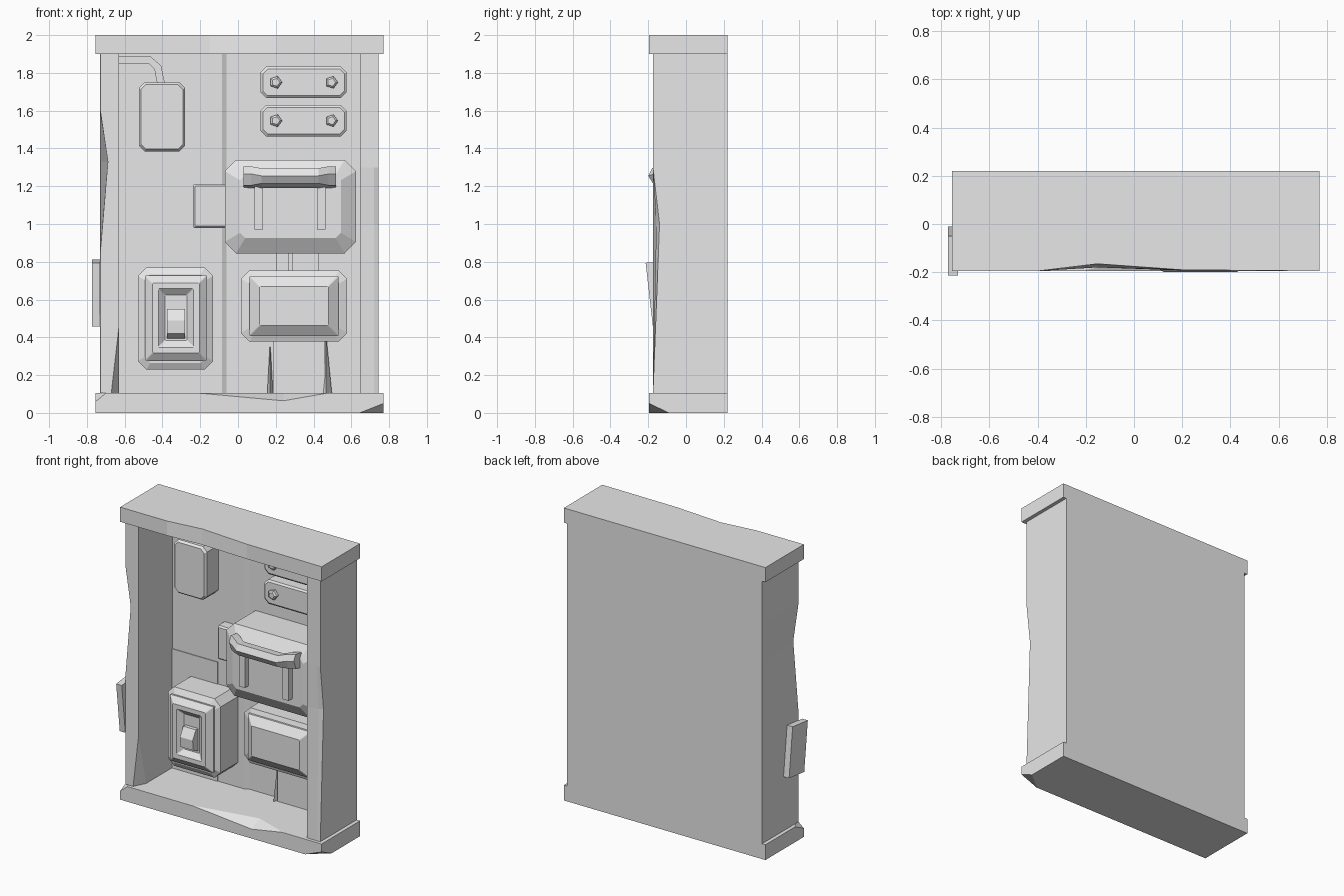
import bpy, bmesh, math
from mathutils import Matrix, Vector

cube = bpy.data.objects.get("Cube")
if cube:
    bpy.data.objects.remove(cube, do_unlink=True)

grey = bpy.data.materials.new("plain grey")
grey.use_nodes = True
grey.diffuse_color = (.8, .8, .8, 1)
grey.node_tree.nodes["Principled BSDF"].inputs["Base Color"].default_value = grey.diffuse_color

# Main planes of the cabinet
RIGHT, LEFT = -.755, .77
WALL_RIGHT, WALL_LEFT = -.73, .745
INNER_RIGHT, INNER_LEFT = -.63, .645
LIP, FRONT, PANEL, REAR = -.195, -.175, .205, .22
FLOOR, CEILING, TOP = .105, 1.9, 2


def loft(name, rings):
    """Skin a closed solid through rings that share a point count."""
    bm = bmesh.new()
    loops = [[bm.verts.new(point) for point in ring] for ring in rings]
    for a, b in zip(loops, loops[1:]):
        for i in range(len(a)):
            bm.faces.new((a[i - 1], a[i], b[i], b[i - 1]))
    bm.faces.new(loops[0])
    bm.faces.new(loops[-1])
    bmesh.ops.remove_doubles(bm, verts=bm.verts, dist=.00001)
    bmesh.ops.recalc_face_normals(bm, faces=bm.faces)
    mesh = bpy.data.meshes.new(name)
    bm.to_mesh(mesh)
    bm.free()
    mesh.materials.append(grey)
    obj = bpy.data.objects.new(name, mesh)
    bpy.context.collection.objects.link(obj)
    return obj


def box(name, x, y, z):
    """Plain block from (low, high) ranges."""
    return loft(name, [[(x[0], depth, z[0]), (x[1], depth, z[0]),
                        (x[1], depth, z[1]), (x[0], depth, z[1])] for depth in y])


def panel(name, x, z, front, bevel, rise, corner=.004, back=PANEL, recess=()):
    """Block with cut corners and a bevelled front; recess adds (inset, y) steps."""
    rings = []
    for inset, y in [(0, back), (0, front + rise), (bevel, front), *recess]:
        a, b, c, d = x[0] + inset, x[1] - inset, z[0] + inset, z[1] - inset
        k = max(corner - inset * .4, .004)
        rings.append([(a + k, y, c), (b - k, y, c), (b, y, c + k), (b, y, d - k),
                      (b - k, y, d), (a + k, y, d), (a, y, d - k), (a, y, c + k)])
    return loft(name, rings)


# Back sheet with a slightly raised half and a seam
box("back_panel", (WALL_RIGHT, WALL_LEFT), (PANEL, REAR), (FLOOR / 2, CEILING))
loft("raised_back_panel", [[(INNER_RIGHT, REAR, z), (INNER_RIGHT, .19, z),
                            (-.085, .19, z), (-.06, PANEL, z), (-.06, REAR, z)]
                           for z in (FLOOR / 2, CEILING)])
box("back_panel_seam", (INNER_RIGHT, -.285), (.185, PANEL), (FLOOR / 2, .92))

# Top slab with a dented front edge
loft("top_slab", [[(x, LIP + dent / 2, CEILING), (x, LIP + dent, TOP),
                   (x, REAR, TOP), (x, REAR, CEILING)]
                  for x, dent in ((RIGHT, 0), (-.4, 0), (-.15, .03), (.2, .005), (LEFT, 0))])

# Bottom slab with a chipped upper edge and a broken lower corner
chips = ((RIGHT, .045, 0), (-.7, 0, 0), (-.2, 0, 0), (.24, .04, 0),
         (.47, 0, 0), (INNER_LEFT, 0, 0), (LEFT, 0, .05))
loft("bottom_slab", [[(x, LIP, low), (x, LIP, FLOOR - chip - .001),
                      (x, LIP + .005 + chip * 2, FLOOR), (x, REAR, FLOOR),
                      (x, REAR, 0), (x, LIP + .005 + low * 2, 0)]
                     for x, chip, low in chips])

# Side walls with dents along the front corners
right_dents = ((FLOOR, 0, .04), (.45, 0, 0), (.85, 0, 0),
               (1.33, .04, 0), (1.6, 0, 0), (CEILING, 0, 0))
loft("right_side_wall", [[(WALL_RIGHT + outer + .001, FRONT, z),
                          (INNER_RIGHT - inner - .001, FRONT, z),
                          (INNER_RIGHT, FRONT + .002 + inner * 2, z), (INNER_RIGHT, REAR, z),
                          (WALL_RIGHT, REAR, z), (WALL_RIGHT + outer, FRONT + .002 + outer * 2, z)]
                         for z, outer, inner in right_dents])
loft("left_side_wall", [[(INNER_LEFT, FRONT, z), (WALL_LEFT - .025, FRONT + dent / 2, z),
                         (WALL_LEFT, FRONT + dent, z), (WALL_LEFT, REAR, z), (INNER_LEFT, REAR, z)]
                        for z, dent in ((FLOOR, 0), (1, .035), (1.3, 0), (CEILING, 0))])

# Loose tag on the outside of the right wall, leaning forwards
tag = box("side_tag", (-.772, WALL_RIGHT), (LIP, -.03), (.465, .805))
middle = Vector((WALL_RIGHT, -.11, .635))
lean = Matrix.Rotation(math.radians(6.5), 4, "X")
tag.data.transform(Matrix.Translation(middle) @ lean @ Matrix.Translation(-middle))

# Upper junction box and its bent pipe
panel("junction_box", x=(-.525, -.28), z=(1.385, 1.75), front=.05, bevel=.012, rise=.015, corner=.03)
bends = [Vector(p) for p in ((-.64, 0, 1.87), (-.47, 0, 1.87), (-.425, 0, 1.83), (-.405, 0, 1.73))]
pipe_rings = []
for i, point in enumerate(bends):
    along = (bends[min(i + 1, len(bends) - 1)] - bends[max(i - 1, 0)]).normalized()
    across = along.cross(Vector((0, 1, 0))) * .02
    forward = Vector((0, .13, 0))
    backward = Vector((0, PANEL, 0))
    pipe_rings.append([point + across + backward, point + across + forward,
                       point - across + forward, point - across + backward])
loft("bent_pipe", pipe_rings)

# Label plates, each with two five-sided bolts
for row, height in (("upper", 1.75), ("lower", 1.547)):
    panel(row + "_bolted_plate", x=(.12, .575), z=(height - .083, height + .083),
          front=.105, bevel=.012, rise=.01, corner=.03)
    for side, middle_x in (("right", .2), ("left", .495)):
        turns = [Vector((math.cos(i * math.tau / 5), 0, math.sin(i * math.tau / 5)))
                 for i in range(5)]
        loft(f"{row}_{side}_bolt", [[turn * radius + Vector((middle_x, y, height)) for turn in turns]
                                    for radius, y in ((.034, .11), (.034, .085), (.022, .075))])

# Breaker housing with a side connector
panel("breaker_housing", x=(-.07, .625), z=(.845, 1.34), front=-.075, bevel=.08, rise=.05, corner=.06)
panel("side_connector", x=(-.238, -.05), z=(.98, 1.21), front=.115, bevel=.01, rise=.01)

# Pull handle on two arms, mirrored about the housing centre
HANDLE = .275
half = ((.245, -.14, .01), (.205, -.165, .01), (.15, -.2, 0))
stations = [(HANDLE - w, y, lift) for w, y, lift in half]
stations += [(HANDLE + w, y, lift) for w, y, lift in reversed(half)]
loft("handle_bar", [[(x, y, 1.255 + lift), (x, y + .02, 1.295 + lift), (x, y + .085, 1.285 + lift),
                     (x, y + .085, 1.19), (x, y + .025, 1.215 - lift)] for x, y, lift in stations])
for side, sign in (("right", -1), ("left", 1)):
    arm = HANDLE + sign * .165
    box(side + "_handle_arm", (arm - .023, arm + .023), (-.115, -.06), (.97, 1.25))

# Lower cover box with a raised centre
panel("cover_box", x=(.015, .578), z=(.378, .755), front=.03, bevel=.04, rise=.015, corner=.045)
panel("cover_centre", x=(.06, .533), z=(.408, .725), front=-.02, bevel=.055, rise=.04)

# Conduits between and below the boxes, with splinters beside them
box("narrow_conduit", (.2, .268), (.15, PANEL), (.7, .9))
box("wide_conduit", (.288, .43), (.15, PANEL), (.7, .9))
box("lower_conduit", (.185, .46), (.16, PANEL), (FLOOR / 2, .4))
for side, x, width, tip in (("left", .465, .037, .39), ("right", .17, .018, .35)):
    loft(side + "_splinter", [[(x - width * scale, .19, z), (x, .19 - .06 * scale, z),
                               (x + width * scale, .19, z)]
                              for scale, z in ((1, FLOOR / 2), (.1, tip))])

# Switch box with a recessed frame and a lever
panel("switch_box", x=(-.53, -.132), z=(.23, .77), front=-.02, bevel=.035, rise=.02, corner=.045)
panel("switch_frame", x=(-.492, -.165), z=(.277, .728), front=-.06, bevel=.04, rise=.03,
      back=-.01, recess=((.07, -.06), (.105, -.03)))
loft("switch_lever", [[(x, -.01, .55), (x, -.055, .55), (x, -.09, .49), (x, -.085, .42), (x, -.01, .385)]
                      for x in (-.376, -.28)])
